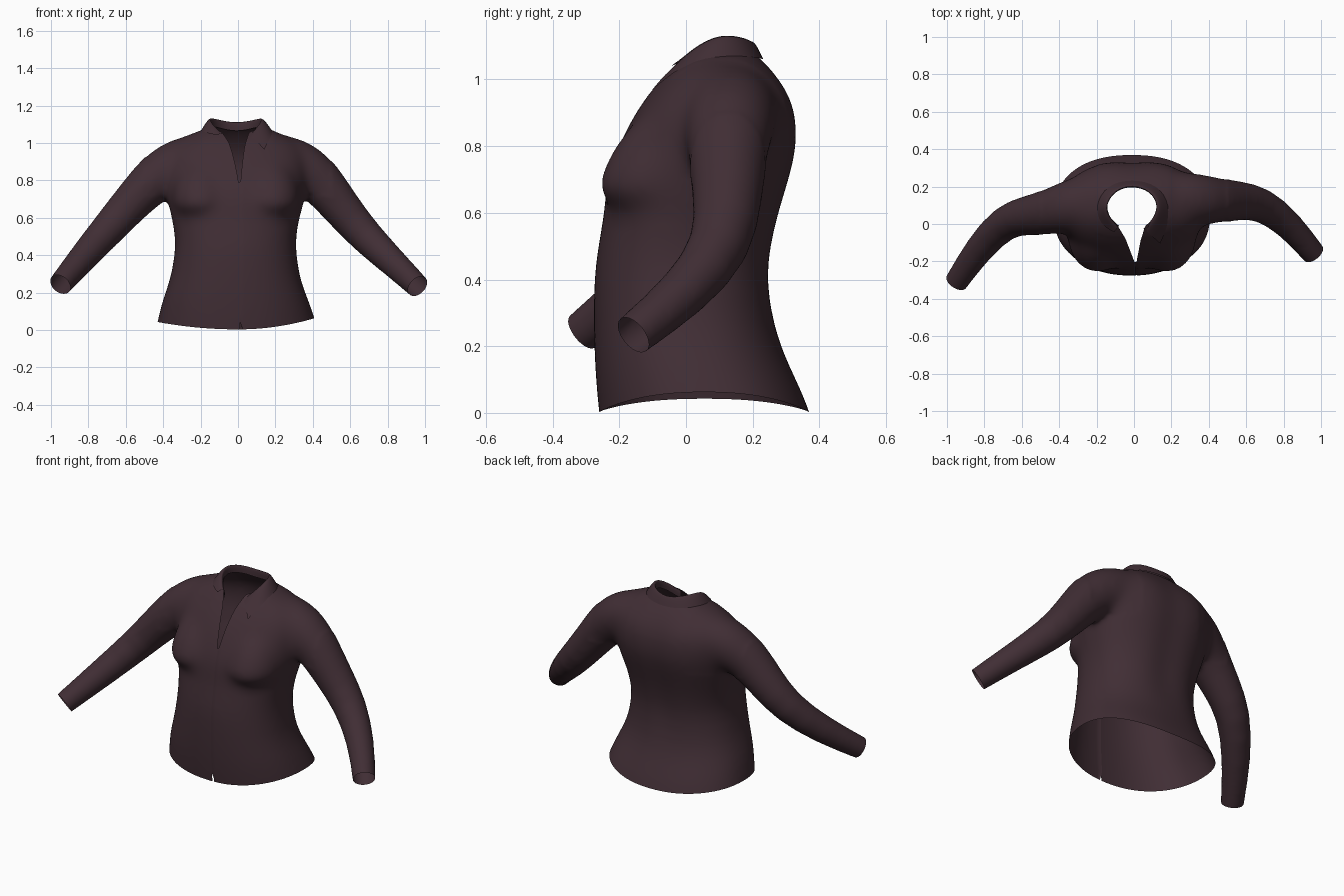
import bpy, bmesh, math
from mathutils import Vector, geometry
from mathutils.bvhtree import BVHTree

if "Cube" in bpy.data.objects:
    bpy.data.objects.remove(bpy.data.objects["Cube"])

plum = bpy.data.materials.new("dark_plum_cloth")
plum.diffuse_color = (0.052, 0.027, 0.035, 1)
plum.use_nodes = True
plum.node_tree.nodes["Principled BSDF"].inputs["Base Color"].default_value = plum.diffuse_color
SEG = 32


def add_loft(bm, rings):
    """Closed tube through a list of point rings."""
    rows = [[bm.verts.new(p) for p in ring] for ring in rings]
    faces = [bm.faces.new((a[i], a[(i + 1) % SEG], b[(i + 1) % SEG], b[i]))
             for a, b in zip(rows, rows[1:]) for i in range(SEG)]
    faces += [bm.faces.new(rows[0][::-1]), bm.faces.new(rows[-1])]
    bmesh.ops.recalc_face_normals(bm, faces=faces)


def torso_ring(z, cx, hx, yf, yb):
    """Rounded cross-section with a shallow spine hollow at the back."""
    pts, cy, hy = [], (yf + yb) / 2, (yb - yf) / 2
    for i in range(SEG):
        a = 2 * math.pi * i / SEG
        c, s = math.cos(a), math.sin(a)
        x = math.copysign(abs(c) ** 0.87, c) * hx
        y = math.copysign(abs(s) ** 0.87, s) * hy
        if s > 0 and 0.3 < z < 1.0:
            y -= 0.018 * math.exp(-(x / 0.07) ** 2)
        pts.append(Vector((cx + x, cy + y, z)))
    return pts


def sleeve_rings(path):
    pts = [Vector(p[:3]) for p in path]
    pts.append(pts[-1] + (pts[-1] - pts[-2]).normalized() * 0.08)
    radii = [p[3] for p in path] + [path[-1][3]]
    rings = []
    for k, (p, r) in enumerate(zip(pts, radii)):
        d = (pts[min(k + 1, len(pts) - 1)] - pts[max(k - 1, 0)]).normalized()
        u = d.cross(Vector((0, 1, 0))).normalized()
        v = d.cross(u)
        rings.append([p + r * (math.cos(2 * math.pi * i / SEG) * u + math.sin(2 * math.pi * i / SEG) * v)
                      for i in range(SEG)])
    return rings


def make_object(name, bm):
    mesh = bpy.data.meshes.new(name)
    bm.to_mesh(mesh)
    bm.free()
    ob = bpy.data.objects.new(name, mesh)
    bpy.context.collection.objects.link(ob)
    mesh.materials.append(plum)
    mesh.polygons.foreach_set("use_smooth", [True] * len(mesh.polygons))
    return ob


# Torso: height, centre x, half width, front y, back y
torso = [(-0.12, -0.01, 0.445, -0.25, 0.41), (-0.04, -0.01, 0.43, -0.258, 0.385),
         (0.05, -0.012, 0.412, -0.268, 0.355), (0.15, -0.015, 0.387, -0.275, 0.305),
         (0.25, -0.015, 0.354, -0.278, 0.267), (0.4, -0.013, 0.325, -0.278, 0.253),
         (0.5, -0.013, 0.324, -0.265, 0.265), (0.6, -0.013, 0.342, -0.245, 0.288),
         (0.7, -0.01, 0.37, -0.243, 0.32), (0.8, -0.01, 0.385, -0.205, 0.345),
         (0.9, -0.01, 0.39, -0.155, 0.34), (0.97, -0.01, 0.37, -0.105, 0.312),
         (1.03, -0.01, 0.30, -0.05, 0.258), (1.07, -0.01, 0.19, 0.0, 0.215),
         (1.09, -0.01, 0.13, 0.03, 0.19)]
# Sleeves: x, y, z, radius
sleeves = [[(0.12, 0.13, 0.91, 0.14), (0.26, 0.135, 0.905, 0.145), (0.36, 0.13, 0.865, 0.14),
            (0.45, 0.125, 0.785, 0.122), (0.55, 0.125, 0.655, 0.106),
            (0.68, 0.115, 0.5, 0.093), (0.83, 0.0, 0.36, 0.077), (0.96, -0.158, 0.234, 0.064)],
           [(-0.12, 0.13, 0.91, 0.14), (-0.26, 0.12, 0.905, 0.145), (-0.37, 0.09, 0.865, 0.14),
            (-0.46, 0.06, 0.795, 0.122), (-0.57, 0.045, 0.68, 0.106),
            (-0.69, 0.02, 0.545, 0.093), (-0.83, -0.13, 0.385, 0.079), (-0.95, -0.31, 0.244, 0.063)]]

bm = bmesh.new()
add_loft(bm, [torso_ring(*t) for t in torso])
for path in sleeves:
    add_loft(bm, sleeve_rings(path))
# Bust fullness, long above and short below
for x in (-0.195, 0.175):
    ball = bmesh.ops.create_uvsphere(bm, u_segments=24, v_segments=16, radius=1)["verts"]
    for v in ball:
        up = 0.25 if v.co.z > 0 else 0.095
        v.co = Vector((x + v.co.x * 0.16, -0.09 + v.co.y * 0.178 + max(0, v.co.z) * 0.07, 0.685 + v.co.z * up))

# Fuse everything into one smooth skin
solid = make_object("shirt_solid", bm)
mod = solid.modifiers.new("round", "SUBSURF")
mod.levels = 1
mod = solid.modifiers.new("fuse", "REMESH")
mod.mode, mod.voxel_size = "VOXEL", 0.014
mod = solid.modifiers.new("soften", "SMOOTH")
mod.factor, mod.iterations = 0.5, 14
bpy.context.view_layer.update()
fused = bpy.data.meshes.new_from_object(solid.evaluated_get(bpy.context.evaluated_depsgraph_get()))
bpy.data.objects.remove(solid)
bm = bmesh.new()
bm.from_mesh(fused)
# Blend the chest and shoulders further
soft = [v for v in bm.verts if (v.co.y < 0.0 and 0.56 < v.co.z < 1.0 and abs(v.co.x) < 0.4)
        or (v.co.z > 0.72 and 0.2 < abs(v.co.x) < 0.5)]
for _ in range(24):
    bmesh.ops.smooth_vert(bm, verts=soft, factor=0.5, use_axis_x=True, use_axis_y=True, use_axis_z=True)
bm.normal_update()
whole = BVHTree.FromBMesh(bm)


def slice_faces(faces, co, no, clear=True):
    geom = list({e for f in faces for e in list(f.verts) + list(f.edges)}) + faces
    return bmesh.ops.bisect_plane(bm, geom=geom, dist=1e-5, plane_co=co, plane_no=no,
                                  clear_outer=clear)["geom_cut"]


# Open the hem and cuffs
slice_faces(bm.faces[:], (0, 0, 0), (0, 0, -1))
for path in sleeves:
    end, prev = Vector(path[-1][:3]), Vector(path[-2][:3])
    side = math.copysign(1, end.x)
    slice_faces([f for f in bm.faces if f.calc_center_median().x * side > 0.75], end, end - prev)

# Open the neck and front V along a keyhole outline seen from above
neck = [(0.01, -0.222), (0.035, -0.09), (0.06, -0.01), (0.11, 0.03), (0.125, 0.1), (0.1, 0.165),
        (0.05, 0.195), (-0.01, 0.203), (-0.08, 0.19), (-0.13, 0.15), (-0.15, 0.1), (-0.13, 0.04),
        (-0.09, -0.005), (-0.045, -0.08)]
sides = [(Vector(a), Vector(b)) for a, b in zip(neck, neck[1:] + neck[:1])]


def inside_neck(p):
    hit = False
    for a, b in sides:
        if (a.y > p.y) != (b.y > p.y) and p.x < a.x + (b.x - a.x) * (p.y - a.y) / (b.y - a.y):
            hit = not hit
    return hit


def snap_neck(p):
    best = None
    for a, b in sides:
        q, t = geometry.intersect_point_line(p, a, b)
        q = a.lerp(b, min(1, max(0, t))).to_2d()
        if best is None or (q - p).length < (best - p).length:
            best = q
    return best


gone = [f for f in bm.faces if f.calc_center_median().z > 0.72 and inside_neck(f.calc_center_median())]
bmesh.ops.delete(bm, geom=gone, context="FACES")
for v in bm.verts:
    if v.is_boundary and v.co.z > 0.72:
        q = snap_neck(v.co.to_2d())
        if (q - v.co.to_2d()).length < 0.03:
            hit = whole.ray_cast(Vector((q.x, q.y, 2)), Vector((0, 0, -1)))[0]
            v.co = hit if hit and abs(hit.z - v.co.z) < 0.06 else v.co

# Front closing seam, right panel tucked under the left, with a notch at the hem
front = [f for f in bm.faces if f.calc_center_median().y < -0.1 and abs(f.calc_center_median().x) < 0.1]
cut = slice_faces(front, (0.01, 0, 0), (1, 0, 0), False)
seam = [e for e in cut if isinstance(e, bmesh.types.BMEdge) and e.verts[0].co.z < 0.79]
bmesh.ops.split_edges(bm, edges=seam)
tuck = [v for v in bm.verts if abs(v.co.x - 0.01) < 1e-4 and v.is_boundary and v.co.y < -0.1
        and v.link_faces and all(f.calc_center_median().x > 0.01 for f in v.link_faces)]
for v in tuck:
    v.co.y += 0.004
    v.co.x += -0.006 + 0.02 * max(0, 1 - v.co.z / 0.06)
# Curve the hem up at the sides
for v in bm.verts:
    if v.co.z < 0.3 and abs(v.co.x) < 0.45:
        lift = 0.003 + (0.06 if v.co.x > 0 else 0.036) * (v.co.x / 0.41) ** 2
        v.co.z += lift * (1 - v.co.z / 0.3)
bm.normal_update()
skin = BVHTree.FromBMesh(bm)
make_object("shirt_body", bm)

# Collar: fold line point, then outer edge point laid on the shirt
collar = [((0.05, -0.025, 1.045), (0.14, -0.105, 0.965)), ((0.105, 0.03, 1.105), (0.178, -0.02, 1.04)),
          ((0.13, 0.1, 1.148), (0.188, 0.1, 1.06)), ((0.09, 0.175, 1.135), (0.13, 0.205, 1.06)),
          ((-0.01, 0.205, 1.112), (-0.01, 0.235, 1.05)), ((-0.1, 0.18, 1.135), (-0.145, 0.205, 1.06)),
          ((-0.155, 0.1, 1.15), (-0.208, 0.1, 1.07)), ((-0.13, 0.03, 1.105), (-0.18, 0.0, 1.05)),
          ((-0.08, -0.01, 1.05), (-0.105, -0.03, 1.025))]
bm = bmesh.new()
rows = []
for fold, edge in collar:
    co, no, _, _ = skin.find_nearest(Vector(edge))
    out = co + no * 0.011
    mid = Vector(fold).lerp(out, 0.45) + Vector((0, 0, 0.01))
    rows.append([bm.verts.new(p) for p in (Vector(fold) - Vector((0, 0, 0.055)), fold, mid, out)])
for a, b in zip(rows, rows[1:]):
    for i in range(3):
        bm.faces.new((a[i], b[i], b[i + 1], a[i + 1]))
bmesh.ops.recalc_face_normals(bm, faces=bm.faces[:])
ob = make_object("collar", bm)
mod = ob.modifiers.new("round", "SUBSURF")
mod.levels = mod.render_levels = 2
mod.boundary_smooth = "PRESERVE_CORNERS"
